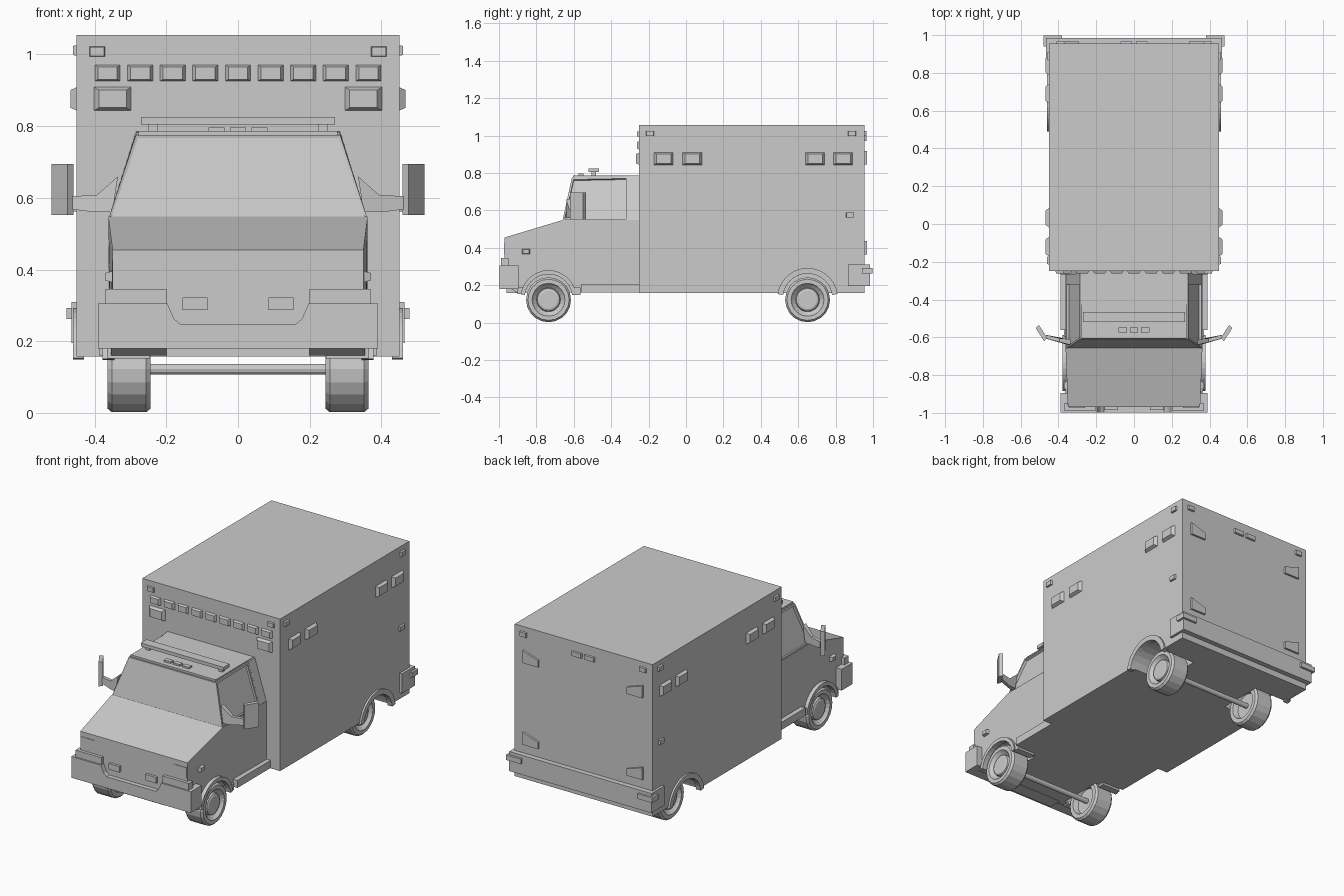
import bpy, bmesh, math
from mathutils import Vector

if "Cube" in bpy.data.objects:
    bpy.data.objects.remove(bpy.data.objects["Cube"])


def finish(name, bm):
    bmesh.ops.recalc_face_normals(bm, faces=bm.faces)
    me = bpy.data.meshes.new(name)
    bm.to_mesh(me)
    bm.free()
    ob = bpy.data.objects.new(name, me)
    bpy.context.collection.objects.link(ob)
    return ob


def loft(name, a, b):
    """Solid between two matching 3D loops."""
    bm = bmesh.new()
    va, vb = [bm.verts.new(p) for p in a], [bm.verts.new(p) for p in b]
    bm.faces.new(va)
    bm.faces.new(vb)
    for i in range(len(va)):
        j = (i + 1) % len(va)
        bm.faces.new((va[i], va[j], vb[j], vb[i]))
    return finish(name, bm)


def prism(name, pts, axis, a, b):
    """Extrude a 2D profile along an axis from a to b."""
    def at(p, t):
        q = list(p)
        q.insert("xyz".index(axis), t)
        return q
    return loft(name, [at(p, a) for p in pts], [at(p, b) for p in pts])


def box(name, x, y, z):
    return prism(name, [(y[0], z[0]), (y[1], z[0]), (y[1], z[1]), (y[0], z[1])], "x", *x)


def lamp(name, centre, u, n, w, h, depth, taper=0.7):
    """Tapered lens standing on a wall; u is along the wall, n points outwards."""
    c, u, n, v = Vector(centre), Vector(u), Vector(n), Vector((0, 0, 1))
    quad = [(-.5, -.5), (.5, -.5), (.5, .5), (-.5, .5)]
    base = [c + u * w * i + v * h * j - n * .005 for i, j in quad]
    top = [c + u * w * i * taper + v * h * j * taper + n * depth for i, j in quad]
    return loft(name, base, top)


def arc(y, z, r, a0, a1, n):
    return [(y + r * math.cos(math.radians(a0 + (a1 - a0) * i / n)),
             z + r * math.sin(math.radians(a0 + (a1 - a0) * i / n))) for i in range(n + 1)]


def cut_well(target, y, s):
    cutter = prism("well_cutter", arc(y, .13, .137, 0, 345, 23), "x", s * .225, s * .6)
    cutter.hide_render = True
    mod = target.modifiers.new("well", "BOOLEAN")
    mod.object, mod.operation, mod.solver = cutter, "DIFFERENCE", "EXACT"
    with bpy.context.temp_override(object=target, active_object=target):
        bpy.ops.object.modifier_apply(modifier="well")
    bpy.data.objects.remove(cutter)


def wheel(name, x, y, s):
    # lathe profile: (offset outwards, radius)
    prof = [(-.03, 0), (-.03, .075), (-.06, .085), (-.06, .11), (-.048, .12), (.048, .12),
            (.06, .11), (.06, .088), (.05, .08), (.035, .064), (.05, .06), (.055, .05), (.055, 0)]
    bm = bmesh.new()
    vs = [bm.verts.new((x + s * o, y, .122 + r)) for o, r in prof]
    es = [bm.edges.new(p) for p in zip(vs, vs[1:])]
    bmesh.ops.spin(bm, geom=vs + es, cent=(x, y, .122), axis=(1, 0, 0),
                   angle=math.tau, steps=20, use_merge=True)
    bmesh.ops.remove_doubles(bm, verts=bm.verts, dist=1e-5)
    return finish(name, bm)


FRONT, REAR = -.735, .65
SIDES = (("right", 1), ("left", -1))

# rear compartment
body = box("rear_box", (-.45, .45), (-.25, .955), (.158, 1.055))

# lower cab with hood
side = [(-.97, .2), (-.97, .455), (-.66, .548), (-.25, .548), (-.25, .16), (-.9, .16)]
wid = [.35, .35, .362, .362, .362, .355]
cab = loft("cab_lower", [(-w, *p) for w, p in zip(wid, side)],
           [(w, *p) for w, p in zip(wid, side)])
for _, s in SIDES:
    cut_well(body, REAR, s)
    cut_well(cab, FRONT, s)

# greenhouse with recessed glass
lo = [(-.36, -.66, .545), (.36, -.66, .545), (.36, -.31, .545), (-.36, -.31, .545)]
hi = [(-.285, -.61, .775), (.285, -.61, .775), (.285, -.31, .78), (-.285, -.31, .78)]
glass = loft("cab_windows", lo, hi)
bm = bmesh.new()
bm.from_mesh(glass.data)
sides = [f for f in bm.faces if abs(f.normal.x) > .8]
bmesh.ops.inset_individual(bm, faces=sides, thickness=.014, depth=0)
bmesh.ops.inset_individual(bm, faces=sides, thickness=.002, depth=-.014)
shield = [f for f in bm.faces if f.normal.y < -.8]
bmesh.ops.inset_individual(bm, faces=shield, thickness=.01, depth=-.003)
bm.to_mesh(glass.data)
bm.free()
loft("cab_rear_pillar", [(-.36, -.31, .545), (.36, -.31, .545), (.285, -.31, .782), (-.285, -.31, .782)],
     [(-.36, -.25, .545), (.36, -.25, .545), (.285, -.25, .785), (-.285, -.25, .785)])
box("cab_roof", (-.277, .277), (-.605, -.25), (.77, .786))

# roof light bar and clearance lamps
box("light_bar", (-.27, .27), (-.52, -.465), (.805, .825))
for i in (-1, 0, 1):
    box("roof_marker", (i * .06 - .022, i * .06 + .022), (-.575, -.548), (.78, .796))

# front bumper with centre notch
prism("front_bumper", [(-.39, .18), (.39, .18), (.39, .305), (.197, .305), (.178, .262), (.16, .247),
                       (-.16, .247), (-.178, .262), (-.197, .305), (-.39, .305)], "y", -.997, -.895)
box("front_valance", (-.2, .2), (-.96, -.88), (.158, .2))

# rear bumper
box("rear_bumper", (-.465, .465), (.865, .985), (.195, .31))

for name, s in SIDES:
    box(name + "_light_bar_leg", (s * .225, s * .25), (-.505, -.48), (.775, .81))
    box(name + "_bumper_pad", (s * .2, s * .37), (-.988, -.95), (.3, .345))
    box(name + "_fog_lamp", (s * .085, s * .155), (-.985, -.96), (.287, .322))
    box(name + "_headlamp", (s * .26, s * .345), (-.973, -.96), (.365, .425))
    box(name + "_running_board", (s * .34, s * .388), (-.56, -.25), (.16, .205))
    box(name + "_mud_flap", (s * .25, s * .37), (-.605, -.565), (.147, .187))
    box(name + "_fender_tip", (s * .245, s * .365), (-.9, -.862), (.152, .19))
    box(name + "_bumper_corner", (s * .38, s * .478), (.94, .998), (.262, .292))
    lamp(name + "_fender_marker", (s * .357, -.855, .38), (0, 1, 0), (s, 0, 0), .045, .03, .014)

    # wheels and arch flares
    for end, y in (("front", FRONT), ("rear", REAR)):
        wheel(f"{name}_{end}_wheel", s * .304, y, s)
    prism(name + "_front_arch", arc(FRONT, .13, .15, 8, 172, 14) + arc(FRONT, .13, .128, 172, 8, 14),
          "x", s * .345, s * .378)
    prism(name + "_rear_arch", arc(REAR, .13, .162, 8, 172, 14) + arc(REAR, .13, .132, 172, 8, 14),
          "x", s * .43, s * .461)

    # mirror: bracket, arm and angled housing
    loft(name + "_mirror_arm",
         [(s * .335, -.64, .66), (s * .395, -.625, .607), (s * .465, -.607, .605),
          (s * .465, -.607, .568), (s * .4, -.625, .56), (s * .35, -.64, .56)],
         [(s * .335, -.61, .66), (s * .395, -.605, .607), (s * .465, -.587, .605),
          (s * .465, -.587, .568), (s * .4, -.605, .56), (s * .35, -.61, .56)])
    prism(name + "_mirror", [(s * .459, -.605), (s * .476, -.62), (s * .521, -.55), (s * .503, -.535)],
          "z", .552, .695)

    # warning lamps on the box
    out, along = (s, 0, 0), (0, 1, 0)
    for y in (-.12, .033, .69, .84):
        lamp(name + "_side_lamp", (s * .45, y, .876), along, out, .11, .07, .018)
    for y, z in ((-.193, 1.011), (.888, 1.011), (.878, .575)):
        lamp(name + "_side_marker", (s * .45, y, z), along, out, .045, .03, .011, .85)
    fr, bk, ux = (0, -1, 0), (0, 1, 0), (1, 0, 0)
    lamp(name + "_front_lamp", (s * .35, -.25, .876), ux, fr, .11, .07, .018)
    lamp(name + "_front_marker", (s * .393, -.25, 1.008), ux, fr, .046, .03, .011, .85)
    lamp(name + "_rear_marker", (s * .39, .955, 1.011), ux, bk, .046, .03, .011, .85)
    lamp(name + "_rear_centre_lamp", (s * .042, .955, .985), ux, bk, .07, .03, .011, .85)
    for z in (.88, .398):
        # outer edge taller than the inner edge
        prism(name + "_rear_lamp", [(s * .29, z - .035), (s * .39, z - .035),
                                    (s * .39, z + .038), (s * .29, z + .005)], "y", .95, .967)

for i in range(9):
    lamp("front_strip_lamp", ((i - 4) * .091, -.25, .948), (1, 0, 0), (0, -1, 0), .077, .049, .013)

# axles
for end, y in (("front", FRONT), ("rear", REAR)):
    prism(end + "_axle", arc(y, .122, .015, 0, 330, 11), "x", -.28, .28)
